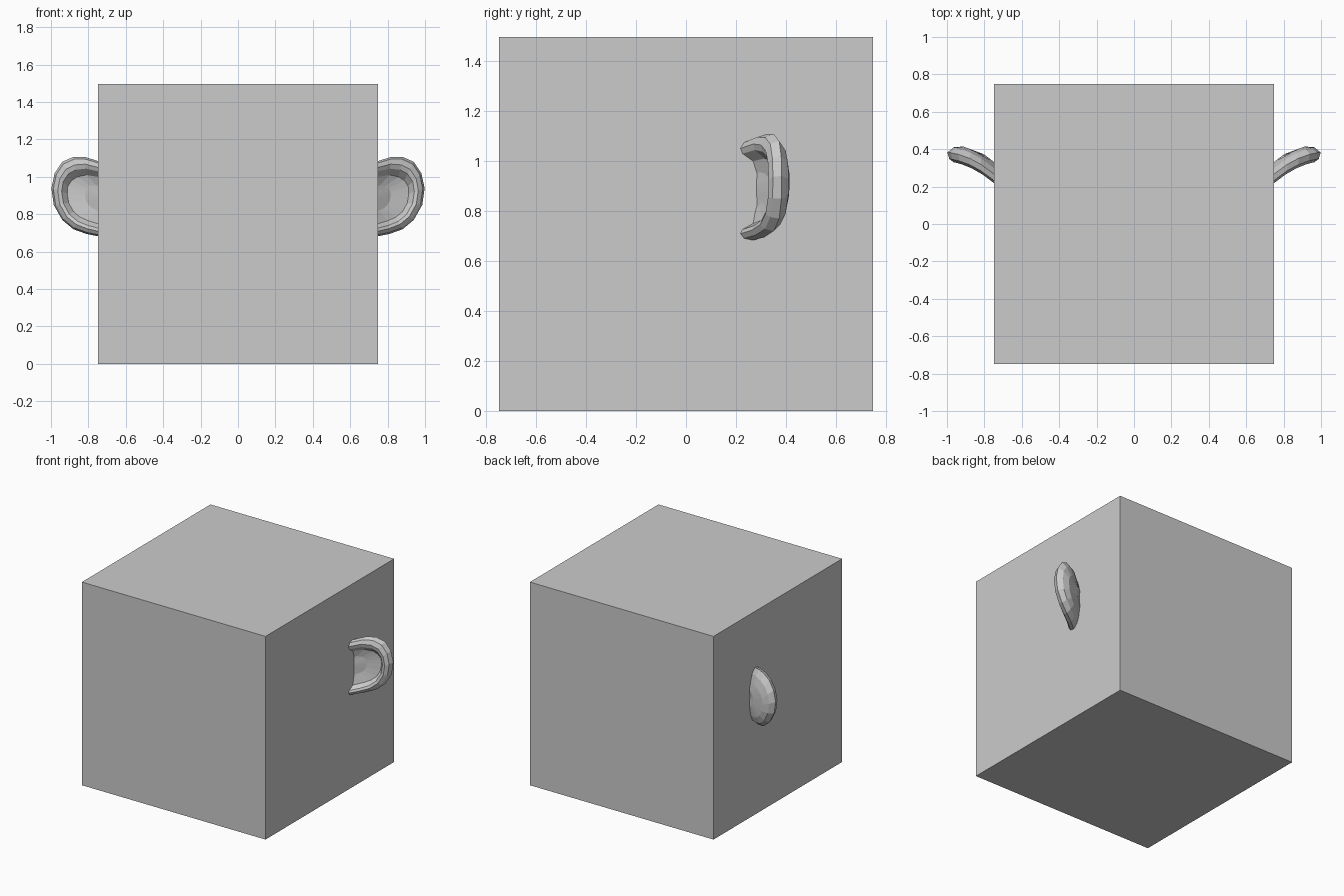
import bpy, bmesh
from mathutils import Vector

cube = bpy.data.objects.get("Cube")
if cube:
    bpy.data.objects.remove(cube, do_unlink=True)

# Block head
SIZE = 1.496
bpy.ops.mesh.primitive_cube_add(size=SIZE, location=(0, 0, SIZE / 2))
bpy.context.object.name = "head"

# Ear outline and bowl outline (x, z), from the upper root round to the lower root
OUTER = [(.70, 1.07), (.75, 1.085), (.82, 1.107), (.88, 1.107), (.94, 1.08), (.98, 1.02),
         (.998, .94), (.985, .85), (.94, .77), (.88, .72), (.81, .695), (.75, .683), (.70, .685)]
INNER = [(.70, .99), (.75, 1.0), (.81, 1.01), (.86, 1.0), (.89, .98), (.91, .95),
         (.913, .91), (.905, .86), (.88, .815), (.845, .785), (.80, .765), (.75, .75), (.70, .745)]
CENTRE = Vector((.70, .89))

# Cross-section from back to front: (reach, depth); reach 1 is the bowl edge, 2 the outer edge
SECTION = [(0, .112), (.5, .112), (1, .098), (1.6, .08), (2, .048), (1.88, .014),
           (1.6, 0), (1.35, .008), (1, .05), (.55, .065), (0, .07)]


def sweep(x):
    """Backward sweep of the ear's front edge away from the head."""
    t = (x - .75) / .25
    return .22 + .21 * t - .095 * t * t


def ear_point(i, reach, depth):
    inner, outer = Vector(INNER[i]), Vector(OUTER[i])
    p = CENTRE.lerp(inner, reach) if reach <= 1 else inner.lerp(outer, reach - 1)
    return p.x, sweep(p.x) + depth, p.y


# Loft the cupped ear and close its root inside the head
bm = bmesh.new()
rings = [[bm.verts.new(ear_point(i, *s)) for i in range(len(OUTER))] for s in SECTION]
for a, b in zip(rings, rings[1:]):
    for i in range(len(OUTER) - 1):
        bm.faces.new((a[i], a[i + 1], b[i + 1], b[i]))
bmesh.ops.remove_doubles(bm, verts=bm.verts, dist=.0005)
bmesh.ops.holes_fill(bm, edges=[e for e in bm.edges if e.is_boundary])
bmesh.ops.recalc_face_normals(bm, faces=bm.faces)
mesh = bpy.data.meshes.new("ears")
bm.to_mesh(mesh)
bm.free()
ears = bpy.data.objects.new("ears", mesh)
bpy.context.collection.objects.link(ears)

# Matching ear on the other side
mirror = ears.modifiers.new("Mirror", 'MIRROR')
mirror.use_axis = (True, False, False)
